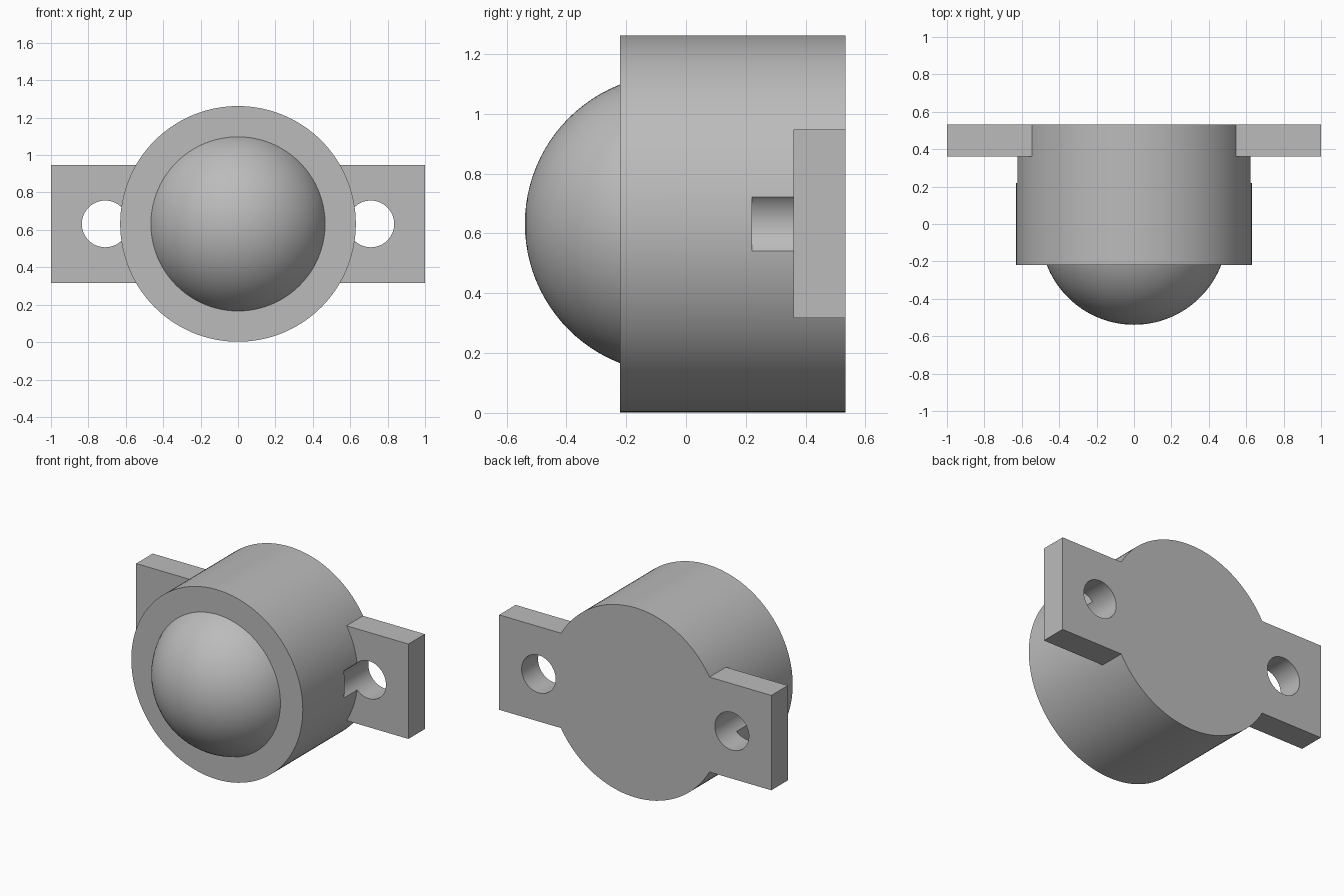
import bpy
import math
from mathutils import Matrix

cube = bpy.data.objects.get("Cube")
if cube:
    bpy.data.objects.remove(cube, do_unlink=True)

CENTRE_Z = 0.632
BODY_R, FRONT_Y, BACK_Y = 0.63, -0.22, 0.533
DOME_R, DOME_RIM = 0.5, 0.466
LUG_FRONT, LUG_HALF_H = 0.36, 0.315
HOLE_X, HOLE_R, HOLE_FRONT = 0.71, 0.125, 0.22

grey = bpy.data.materials.new("plain grey")
grey.use_nodes = True
colour = (0.5, 0.5, 0.5, 1)
grey.diffuse_color = colour
grey.node_tree.nodes["Principled BSDF"].inputs["Base Color"].default_value = colour


def finish(obj, name):
    obj.name = name
    obj.data.materials.clear()
    obj.data.materials.append(grey)
    return obj


def cylinder(name, x, radius, y0, y1, sides):
    """Cylinder lying along y."""
    bpy.ops.mesh.primitive_cylinder_add(
        vertices=sides, radius=radius, depth=y1 - y0,
        location=(x, (y0 + y1) / 2, CENTRE_Z), rotation=(math.pi / 2, 0, 0))
    return finish(bpy.context.object, name)


def combine(target, tool, operation):
    mod = target.modifiers.new(operation.lower(), 'BOOLEAN')
    mod.operation = operation
    mod.solver = 'EXACT'
    mod.object = tool
    bpy.context.view_layer.objects.active = target
    bpy.ops.object.modifier_apply(modifier=mod.name)
    bpy.data.objects.remove(tool, do_unlink=True)


def smooth(obj):
    bpy.ops.object.select_all(action='DESELECT')
    obj.select_set(True)
    bpy.context.view_layer.objects.active = obj
    bpy.ops.object.shade_smooth_by_angle(angle=math.radians(30))


# Round housing
housing = cylinder("housing", 0, BODY_R, FRONT_Y, BACK_Y, 128)

# Mounting bar across the back, forming both lugs
bpy.ops.mesh.primitive_cube_add(size=1, location=(0, (LUG_FRONT + BACK_Y) / 2, CENTRE_Z))
bar = finish(bpy.context.object, "mounting_lugs")
bar.scale = (2, BACK_Y - LUG_FRONT, 2 * LUG_HALF_H)
bpy.context.view_layer.update()
combine(housing, bar, 'UNION')

# Screw holes, which also notch the housing wall
for side in (-1, 1):
    drill = cylinder("drill", side * HOLE_X, HOLE_R, HOLE_FRONT, BACK_Y + 0.1, 64)
    drill.hide_render = True
    combine(housing, drill, 'DIFFERENCE')
smooth(housing)

# Domed front: a spherical cap rising from the front face
rim_angle = math.asin(DOME_RIM / DOME_R)
bpy.ops.mesh.primitive_uv_sphere_add(segments=96, ring_count=48, radius=DOME_R)
dome = finish(bpy.context.object, "dome")
dome.data.transform(Matrix.Rotation(math.pi / 2, 4, 'X'))
dome.location = (0, FRONT_Y + DOME_R * math.cos(rim_angle), CENTRE_Z)
bpy.context.view_layer.update()

# Trim away everything behind the front face
bpy.ops.mesh.primitive_cube_add(size=2, location=(0, FRONT_Y + 1, CENTRE_Z))
trim = finish(bpy.context.object, "trim")
trim.hide_render = True
combine(dome, trim, 'DIFFERENCE')
smooth(dome)
